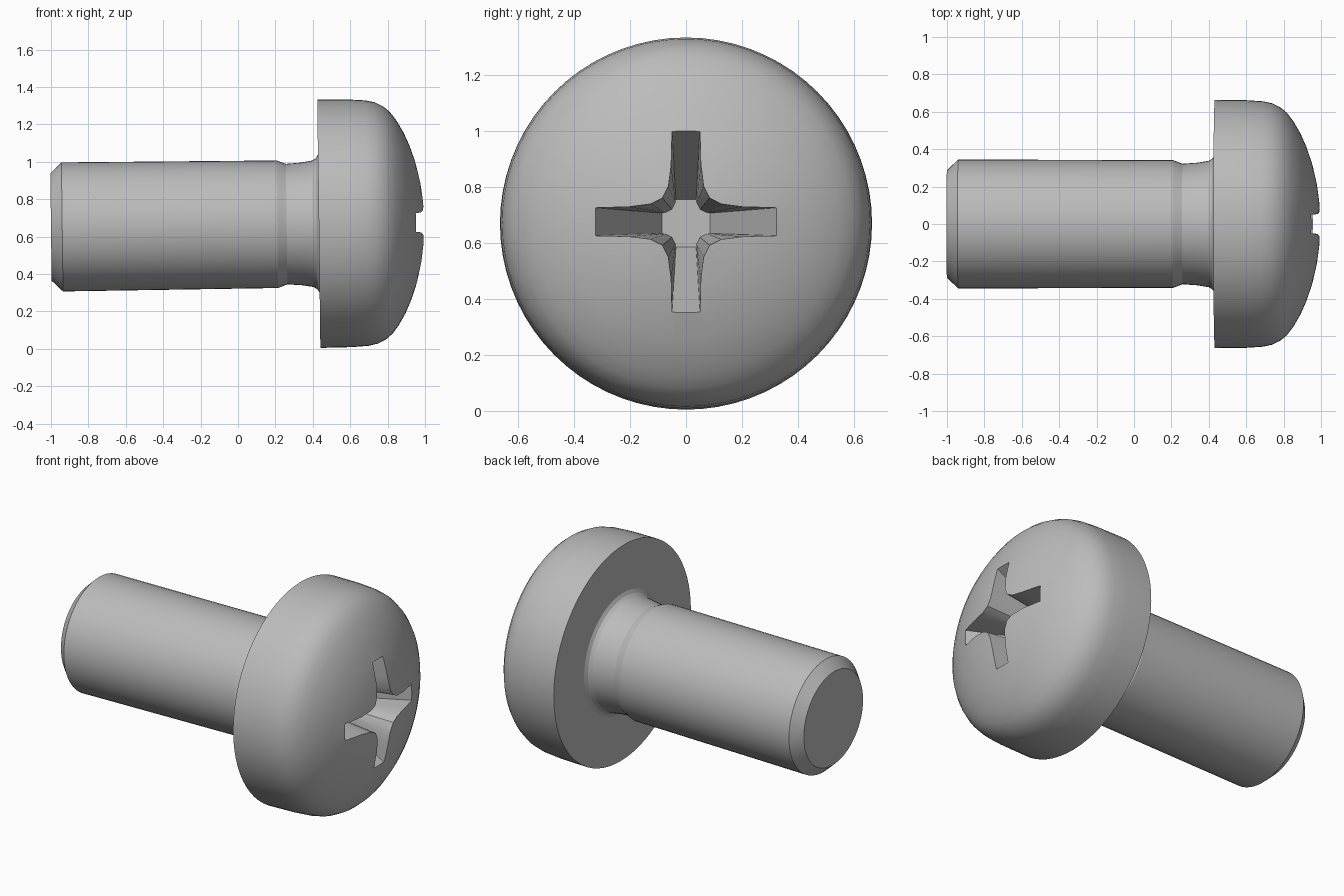
import bpy, bmesh, math
from mathutils import Matrix

if "Cube" in bpy.data.objects:
    bpy.data.objects.remove(bpy.data.objects["Cube"])

steel = bpy.data.materials.new("steel_grey")
steel.diffuse_color = (0.5, 0.5, 0.5, 1)
steel.use_nodes = True
steel.node_tree.nodes["Principled BSDF"].inputs["Base Color"].default_value = steel.diffuse_color

# the screw axis runs along x with a very slight upward lean
PLACE = Matrix.Translation((0.43, 0, 0.669)) @ Matrix.Rotation(-0.0125, 4, 'Y') \
    @ Matrix.Translation((-0.43, 0, 0))


def make_object(name, bm):
    bmesh.ops.recalc_face_normals(bm, faces=bm.faces)
    bm.transform(PLACE)
    mesh = bpy.data.meshes.new(name)
    bm.to_mesh(mesh)
    bm.free()
    mesh.materials.append(steel)
    obj = bpy.data.objects.new(name, mesh)
    bpy.context.collection.objects.link(obj)
    return obj


def loft(name, rings):
    """Join equal-length rings of points and cap both ends."""
    bm = bmesh.new()
    rows = [[bm.verts.new(p) for p in ring] for ring in rings]
    n = len(rows[0])
    for a, b in zip(rows, rows[1:]):
        for i in range(n):
            j = (i + 1) % n
            bm.faces.new((a[i], a[j], b[j], b[i]))
    bm.faces.new(rows[0])
    bm.faces.new(rows[-1])
    return make_object(name, bm)


def lathe(name, profile, sides):
    return loft(name, [[(x, r * math.cos(2 * math.pi * i / sides),
                         r * math.sin(2 * math.pi * i / sides))
                        for i in range(sides)] for x, r in profile])


def cross(x, reach, half, knee, corner):
    """Four-armed outline with softened inner corners."""
    quarter = [(reach, -half), (reach, half), (knee, half * 1.05),
               (corner * 1.5, corner * 0.75), (corner, corner),
               (corner * 0.75, corner * 1.5), (half * 1.05, knee)]
    pts = []
    for k in range(4):
        c, s = round(math.cos(k * math.pi / 2)), round(math.sin(k * math.pi / 2))
        pts += [(x, c * u - s * v, s * u + c * v) for u, v in quarter]
    return pts


# shank with chamfered tip, undercut neck and flare into the head
lathe("shank", [(-1.0, 0.287), (-0.94, 0.345), (0.21, 0.341), (0.26, 0.322),
                (0.34, 0.328), (0.40, 0.338), (0.42, 0.35), (0.435, 0.375)], 56)

# domed pan head
head = lathe("head", [(0.432, 0.664), (0.60, 0.662), (0.69, 0.656), (0.74, 0.645),
                      (0.785, 0.622), (0.82, 0.592), (0.855, 0.545), (0.89, 0.484),
                      (0.92, 0.417), (0.955, 0.315), (0.977, 0.22), (0.992, 0.12),
                      (1.0, 0.03)], 72)

# tapered cross recess
cutter = loft("recess_cutter", [cross(1.05, 0.371, 0.052, 0.215, 0.088),
                                cross(0.955, 0.325, 0.05, 0.2, 0.082),
                                cross(0.52, 0.085, 0.036, 0.08, 0.05)])
cutter.hide_render = True
cutter.hide_set(True)
cut = head.modifiers.new("recess", 'BOOLEAN')
cut.operation = 'DIFFERENCE'
cut.solver = 'EXACT'
cut.object = cutter

# soften the curved surfaces, keep the rims crisp
for obj in (head, bpy.data.objects["shank"]):
    bpy.ops.object.select_all(action='DESELECT')
    obj.select_set(True)
    bpy.context.view_layer.objects.active = obj
    if obj.modifiers:
        bpy.ops.object.modifier_apply(modifier="recess")
    bpy.ops.object.shade_smooth_by_angle(angle=math.radians(20))
